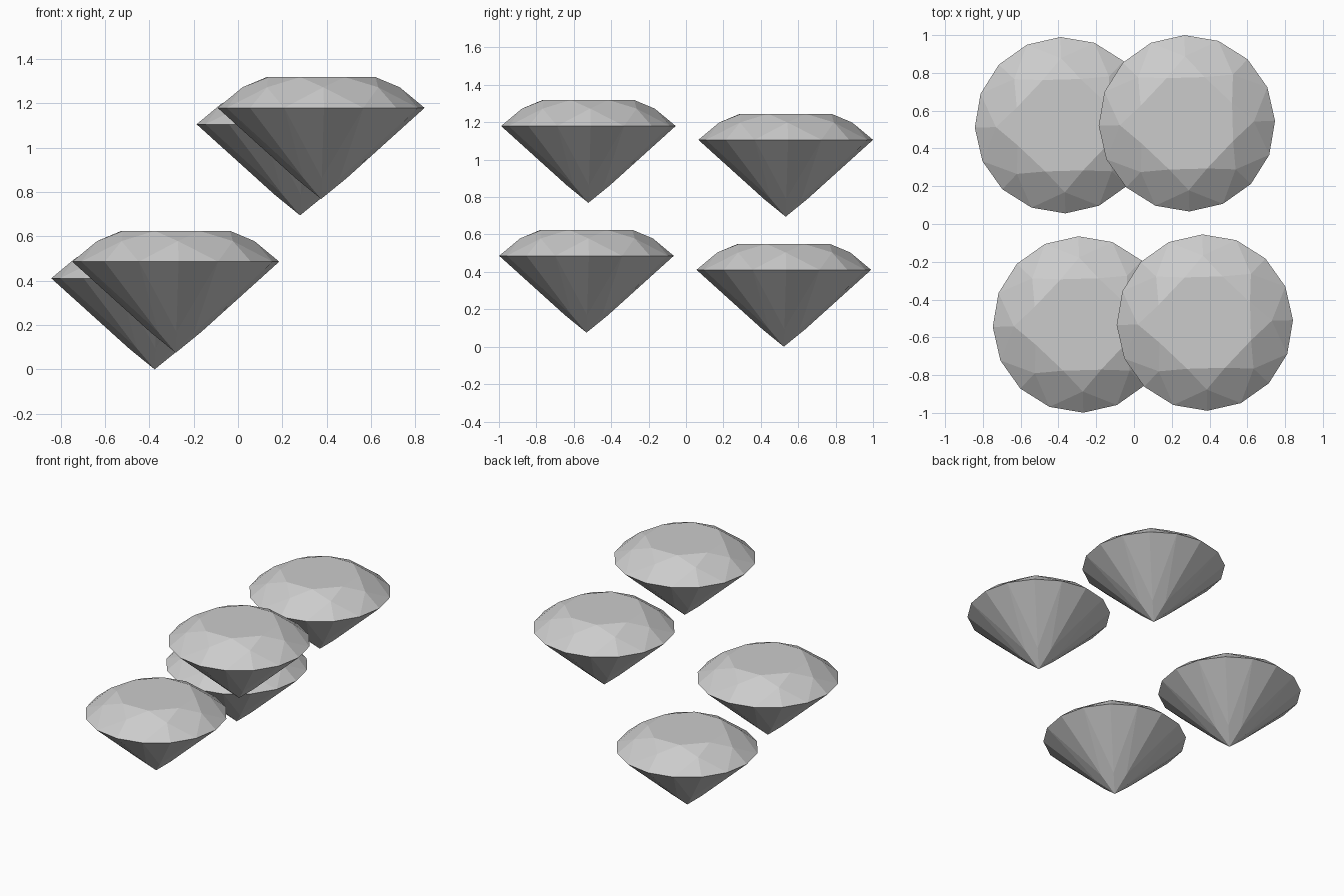
import bpy, bmesh, math

if "Cube" in bpy.data.objects:
    bpy.data.objects.remove(bpy.data.objects["Cube"])

STEP = math.tau / 16
TURN = math.radians(1.6)


def brilliant(name, location):
    """Round brilliant cut: 8-sided table, 8 crown points, 16-sided girdle, pointed pavilion."""
    bm = bmesh.new()

    def ring(radius, z, count, offset=0):
        step = math.tau / count
        return [bm.verts.new((radius * math.cos(offset + TURN + i * step),
                              radius * math.sin(offset + TURN + i * step), z))
                for i in range(count)]

    table = ring(0.262, 0.55, 8, STEP)
    crown = ring(0.355, 0.504, 8)
    girdle = ring(0.467, 0.411, 16)
    lower = ring(0.115, 0.0935, 8)
    tip = bm.verts.new((0, 0, 0))

    bm.faces.new(table)
    for i in range(8):
        j = (i + 1) % 8
        g0, g1, g2 = girdle[2 * i], girdle[2 * i + 1], girdle[2 * j]
        # Crown: star, kite and two upper girdle facets
        bm.faces.new((table[i - 1], crown[i], table[i]))
        bm.faces.new((table[i], crown[i], g1, crown[j]))
        bm.faces.new((crown[i], g0, g1))
        bm.faces.new((crown[j], g1, g2))
        # Pavilion: main kite and two lower girdle facets
        bm.faces.new((tip, lower[j], g1, lower[i]))
        bm.faces.new((lower[i], g1, g0))
        bm.faces.new((lower[j], g2, g1))

    bmesh.ops.recalc_face_normals(bm, faces=bm.faces)
    mesh = bpy.data.meshes.new(name)
    bm.to_mesh(mesh)
    bm.free()
    obj = bpy.data.objects.new(name, mesh)
    obj.location = location
    bpy.context.collection.objects.link(obj)


# Four loose stones, two low on the left and two high on the right
brilliant("gem_back_left", (-0.376, 0.523, 0.0))
brilliant("gem_front_left", (-0.281, -0.532, 0.075))
brilliant("gem_back_right", (0.280, 0.533, 0.695))
brilliant("gem_front_right", (0.375, -0.522, 0.769))
